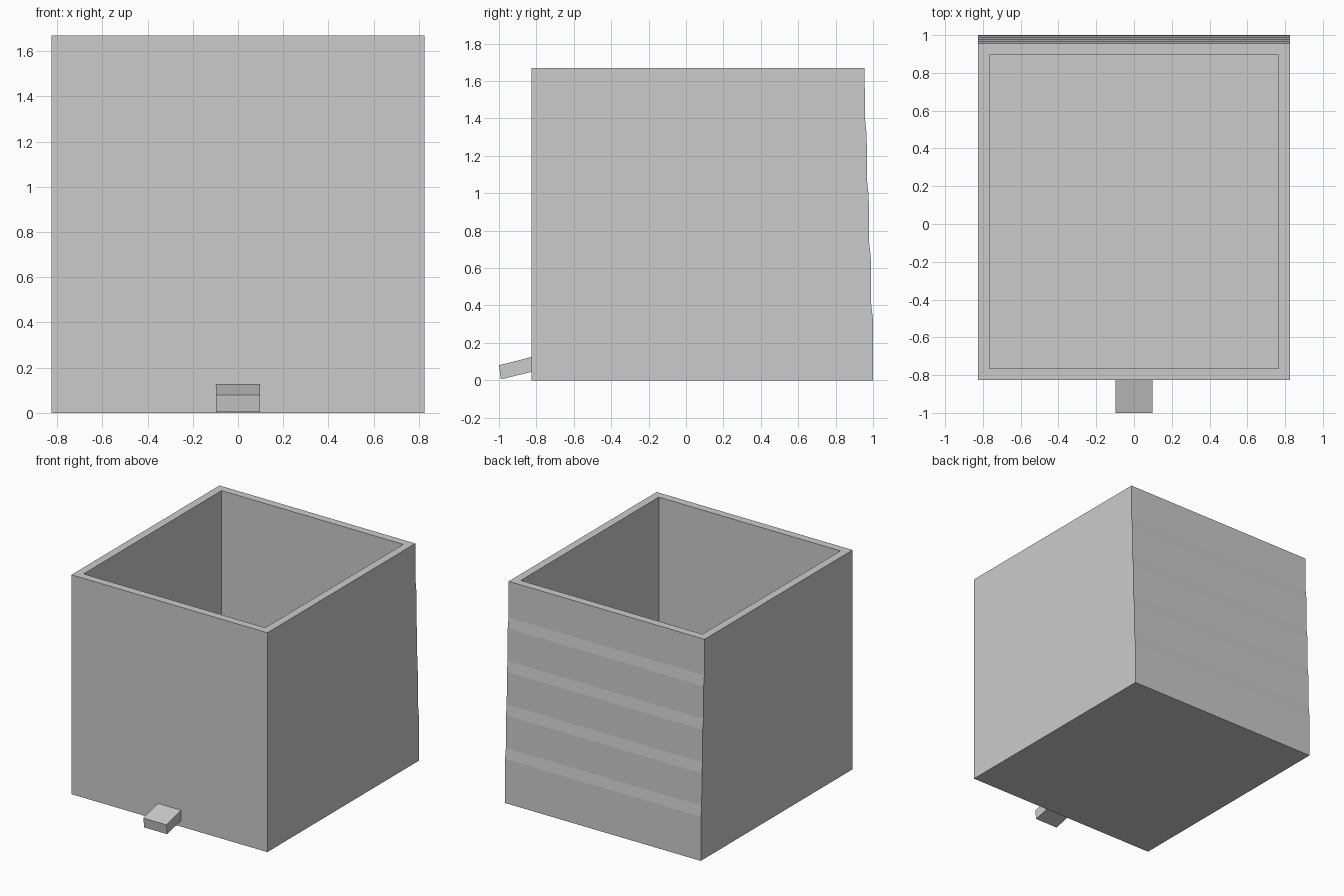
import bpy
import bmesh

HALF_WIDTH = 0.825
HEIGHT = 1.67
WALL = 0.06

cube = bpy.data.objects.get("Cube")
if cube:
    bpy.data.objects.remove(cube, do_unlink=True)

grey = bpy.data.materials.new("plain_grey")
grey.use_nodes = True
grey.diffuse_color = (0.6, 0.6, 0.6, 1)
grey.node_tree.nodes["Principled BSDF"].inputs["Base Color"].default_value = grey.diffuse_color


def prism(profile, half_width):
    """Extrude a side profile of (y, z) points across x."""
    bm = bmesh.new()
    face = bm.faces.new([bm.verts.new((-half_width, y, z)) for y, z in profile])
    result = bmesh.ops.extrude_face_region(bm, geom=[face])
    moved = [v for v in result["geom"] if isinstance(v, bmesh.types.BMVert)]
    bmesh.ops.translate(bm, verts=moved, vec=(2 * half_width, 0, 0))
    bmesh.ops.recalc_face_normals(bm, faces=bm.faces)
    return bm


def add_part(name, bm):
    mesh = bpy.data.meshes.new(name)
    bm.to_mesh(mesh)
    bm.free()
    mesh.materials.append(grey)
    bpy.context.collection.objects.link(bpy.data.objects.new(name, mesh))


# Open bin: the back wall steps inward through four sloped bands
profile = [(-0.825, HEIGHT), (-0.825, 0), (1.0, 0)]
y = 1.0
for band in range(4):
    z = 0.335 + band * 0.327
    y -= 0.0015
    profile.append((y, z))
    y -= 0.0093
    profile.append((y, z + 0.08))
profile.append((0.955, HEIGHT))
body = prism(profile, HALF_WIDTH)

# Hollow interior: inset the lid face and push it down to the floor
body.faces.ensure_lookup_table()
top = max(body.faces, key=lambda f: f.calc_center_median().z)
bmesh.ops.inset_region(body, faces=[top], thickness=WALL, use_even_offset=True)
cavity = bmesh.ops.extrude_face_region(body, geom=[top])
floor = [v for v in cavity["geom"] if isinstance(v, bmesh.types.BMVert)]
if top.is_valid:
    bmesh.ops.delete(body, geom=[top], context="FACES_ONLY")
for v in floor:
    v.co.z = WALL
bmesh.ops.recalc_face_normals(body, faces=body.faces)
add_part("bin_body", body)

# Tilted foot tab at the bottom of the front
tab = [(-1.0, 0.08), (-0.99, 0.005), (-0.80, 0.051), (-0.80, 0.131)]
add_part("front_tab", prism(tab, 0.097))
